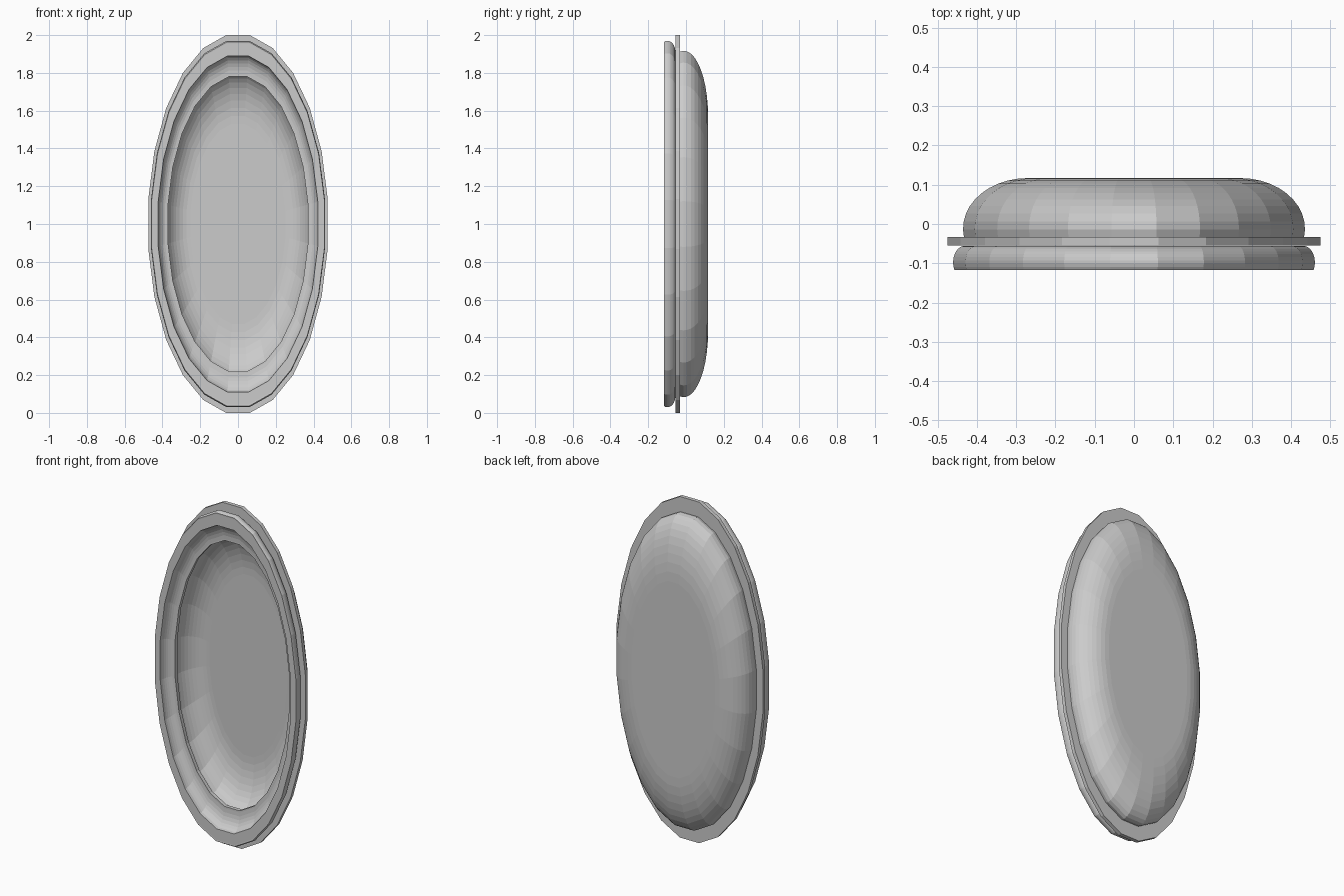
import bpy, bmesh, math

if "Cube" in bpy.data.objects:
    bpy.data.objects.remove(bpy.data.objects["Cube"])

SIDES = 24
RATIO = 0.475                            # width / height of the oval
FIT = 1 / math.cos(math.pi / SIDES)      # flats sit on the measured radii


def arc(cr, cy, rr, ry, a0, a1, n):
    """Elliptical arc of (radius, depth) profile points, angles in degrees."""
    pts = []
    for i in range(n + 1):
        t = math.radians(a0 + (a1 - a0) * i / n)
        pts.append((cr + rr * math.cos(t), cy + ry * math.sin(t)))
    return pts


def oval_lathe(name, profile, closed):
    """Sweep a (radius, depth) profile round a 24-sided upright oval."""
    bm = bmesh.new()
    rings = []
    for r, y in profile:
        ring = []
        for k in range(SIDES):
            a = 2 * math.pi * (k + 0.5) / SIDES
            ring.append(bm.verts.new((r * FIT * RATIO * math.cos(a), y,
                                      1 + r * FIT * math.sin(a))))
        rings.append(ring)
    pairs = list(zip(rings, rings[1:]))
    if closed:
        pairs.append((rings[-1], rings[0]))
    else:
        bm.faces.new(rings[0])
        bm.faces.new(rings[-1])
    for p, q in pairs:
        for k in range(SIDES):
            j = (k + 1) % SIDES
            bm.faces.new((p[k], p[j], q[j], q[k]))
    bmesh.ops.recalc_face_normals(bm, faces=bm.faces)
    mesh = bpy.data.meshes.new(name)
    bm.to_mesh(mesh)
    bm.free()
    obj = bpy.data.objects.new(name, mesh)
    bpy.context.collection.objects.link(obj)
    return obj


# Hollow bowl: outer curve to the flat back, inner curve to the flat floor
outer = arc(0.57, -0.012, 0.347, 0.129, -10, 90, 11)
inner = arc(0.53, -0.033, 0.27, 0.13, 0, 90, 10)
bowl = [(0.53, 0.097)] + inner[-2::-1] + [(0.914, -0.034)] + outer
oval_lathe("bowl", bowl, False)

# Thin flat flange between bowl and lip
oval_lathe("flange", [(1.0, -0.055), (1.0, -0.033),
                      (0.78, -0.033), (0.78, -0.055)], True)

# Rounded front lip with flat front face and sloping inner side
lip = arc(0.91, -0.098, 0.06, 0.042, 90, -28, 10)
lip += [(0.955, -0.117), (0.89, -0.117)]
lip += arc(0.79, -0.117, 0.10, 0.06, 15, 90, 6)
oval_lathe("front_lip", lip, True)
